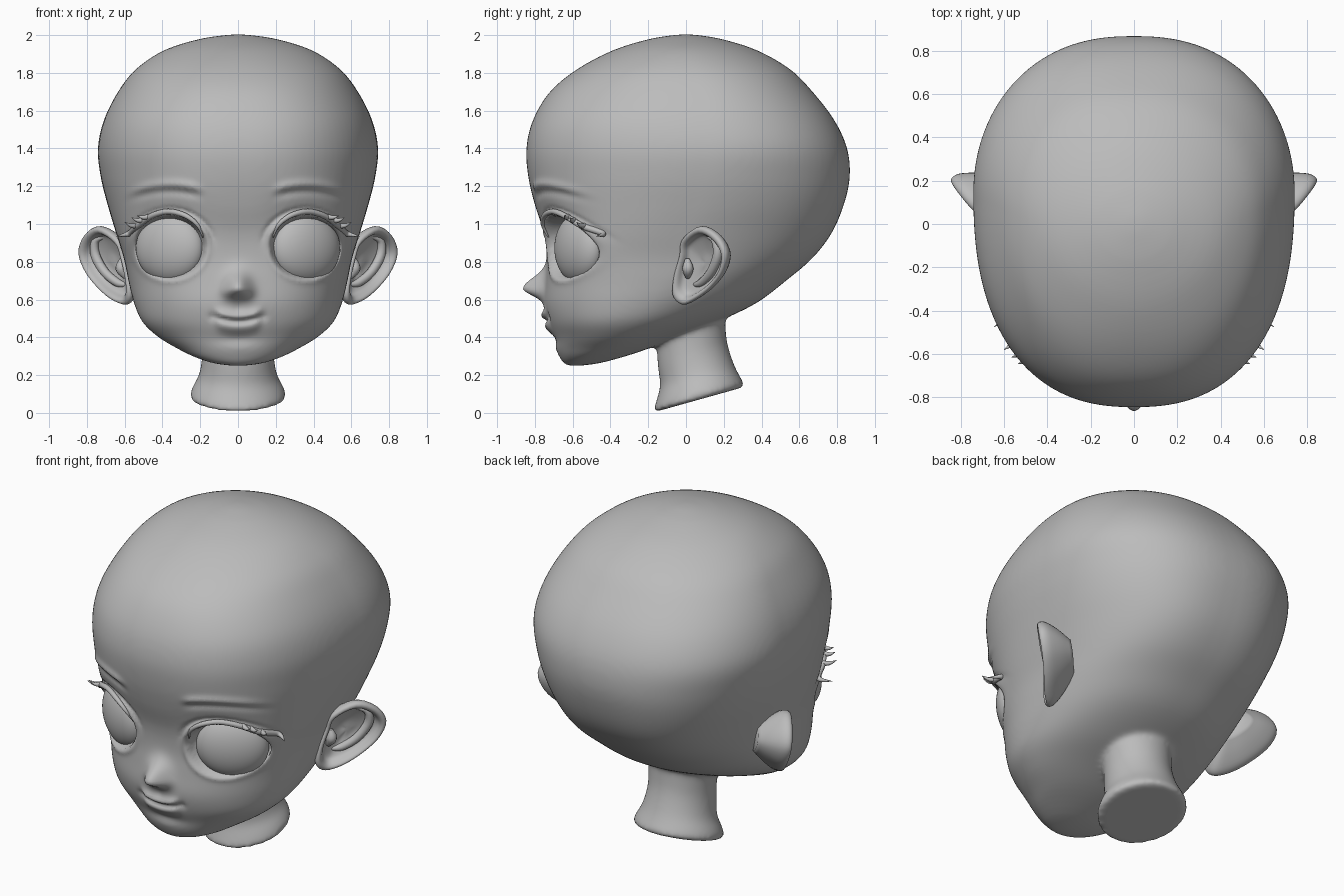
import bpy, bmesh, math
from math import exp, sqrt, cos, sin, pi
from mathutils import Vector
from mathutils.bvhtree import BVHTree

cube = bpy.data.objects.get("Cube")
if cube:
    bpy.data.objects.remove(cube)

clay = bpy.data.materials.new("grey_clay")
clay.use_nodes = True
GREY = (0.5, 0.5, 0.5, 1)
clay.diffuse_color = GREY
clay.node_tree.nodes["Principled BSDF"].inputs["Base Color"].default_value = GREY


def smooth_path(points, steps, closed=False):
    """Catmull-Rom interpolation of points of any dimension."""
    p = [Vector(q) for q in points]
    n = len(p)
    pick = (lambda i: p[i % n]) if closed else (lambda i: p[max(0, min(n - 1, i))])
    out = []
    for i in range(n if closed else n - 1):
        a, b, c, d = (pick(i + k) for k in (-1, 0, 1, 2))
        for s in range(steps):
            t = s / steps
            out.append(b + (c - a) * (t / 2) + (a * 2 - b * 5 + c * 4 - d) * (t * t / 2)
                       + (b * 3 - a - c * 3 + d) * (t ** 3 / 2))
    return out if closed else out + [p[-1]]


def add_object(name, data):
    obj = bpy.data.objects.new(name, data)
    bpy.context.collection.objects.link(obj)
    data.materials.append(clay)
    return obj


def loft(bm, rings):
    """Skin a list of closed rings and cap both ends."""
    rows = [[bm.verts.new(v) for v in ring] for ring in rings]
    n = len(rows[0])
    for a, b in zip(rows, rows[1:]):
        for i in range(n):
            j = (i + 1) % n
            bm.faces.new((a[i], a[j], b[j], b[i]))
    bm.faces.new(rows[0][::-1])
    bm.faces.new(rows[-1])
    bmesh.ops.recalc_face_normals(bm, faces=bm.faces)


def bm_object(name, bm):
    me = bpy.data.meshes.new(name)
    bm.to_mesh(me)
    bm.free()
    me.shade_smooth()
    return add_object(name, me)


def tube(name, points, radii):
    """Tapered round strand through points."""
    cu = bpy.data.curves.new(name, 'CURVE')
    cu.dimensions = '3D'
    cu.bevel_depth = 1
    cu.bevel_resolution = 3
    cu.use_fill_caps = True
    path = smooth_path([tuple(p) + (r,) for p, r in zip(points, radii)], 5)
    sp = cu.splines.new('POLY')
    sp.points.add(len(path) - 1)
    for pt, v in zip(sp.points, path):
        pt.co = (v[0], v[1], v[2], 1)
        pt.radius = max(v[3], 0.001)
    sp.use_smooth = True
    return add_object(name, cu)


# Skull and jaw: height, front, back, half width, widest y, front roundness
SKULL = [
    (.25, -.625, -.55, .04, -.59, 2), (.265, -.65, -.45, .14, -.56, 2),
    (.3, -.672, -.32, .24, -.5, 2), (.34, -.69, -.2, .32, -.42, 2),
    (.4, -.705, -.05, .42, -.36, 2), (.48, -.735, .16, .505, -.3, 2.1),
    (.58, -.755, .37, .55, -.22, 2.2), (.7, -.745, .53, .58, -.12, 2.4),
    (.82, -.737, .67, .605, -.05, 2.6), (.95, -.752, .77, .645, 0, 2.6),
    (1.1, -.8, .835, .69, .08, 2.5), (1.25, -.835, .867, .727, .12, 2.4),
    (1.4, -.845, .853, .742, .15, 2.4), (1.55, -.81, .785, .71, .13, 2.4),
    (1.7, -.72, .67, .635, .1, 2.3), (1.82, -.575, .55, .54, .05, 2.2),
    (1.92, -.385, .375, .39, 0, 2), (1.98, -.19, .185, .2, 0, 2),
    (2.003, -.04, .04, .04, 0, 2)]


def skull_ring(row, n=96):
    z, front, back, hw, mid, power = row
    ring = []
    for k in range(n):
        c, s = cos(2 * pi * k / n), sin(2 * pi * k / n)
        e = 2 / (power if s < 0 else 2)
        reach = mid - front if s < 0 else back - mid
        ring.append((math.copysign(abs(c) ** (2 / power), c) * hw,
                     mid + math.copysign(abs(s) ** e, s) * reach, z))
    return ring


# Neck: front y, front z, back y, back z, half width
NECK = [
    (-.165, .005, .3, .135, .24), (-.168, .025, .307, .155, .255),
    (-.152, .08, .287, .19, .24), (-.137, .15, .257, .25, .207),
    (-.15, .26, .226, .34, .19), (-.15, .4, .212, .42, .19),
    (-.12, .6, .2, .6, .2)]


def neck_ring(row, n=64):
    fy, fz, by, bz, hw = row
    return [(hw * cos(a), (fy + by) / 2 + (by - fy) / 2 * sin(a),
             (fz + bz) / 2 + (bz - fz) / 2 * sin(a))
            for a in (2 * pi * k / n for k in range(n))]


bm = bmesh.new()
loft(bm, [skull_ring(r) for r in smooth_path(SKULL, 5)])
loft(bm, [neck_ring(r) for r in smooth_path(NECK, 4)])
head = bm_object("head", bm)

# Fuse skull and neck into one even skin
fuse = head.modifiers.new("fuse", 'REMESH')
fuse.mode = 'VOXEL'
fuse.voxel_size = 0.0135
relax = head.modifiers.new("relax", 'SMOOTH')
relax.factor = 0.5
relax.iterations = 12
skin = bpy.data.meshes.new_from_object(
    head.evaluated_get(bpy.context.evaluated_depsgraph_get()))
head.modifiers.clear()
head.data = skin


def ramp(a, b, v):
    t = max(0, min(1, (v - a) / (b - a)))
    return t * t * (3 - 2 * t)


def bump(v, centre, width):
    return exp(-((v - centre) / width) ** 2 / 2)


def relief(x, z):
    """Forward sculpting of the face at a point."""
    x = abs(x)
    d = 0
    # nose with its soft bridge, wings and philtrum
    d += .115 * bump(x, 0, .043) * bump(z, .66, .055 if z > .66 else .033)
    d += .02 * bump(x, .05, .025) * bump(z, .635, .025)
    d -= .006 * bump(x, 0, .015) * bump(z, .555, .02)
    # lips and mouth line
    line = .485 + 1.6 * x * x
    wide = 1 - ramp(.08, .14, x)
    d += .024 * wide * bump(z, line + .024, .017)
    d += .02 * wide * bump(z, line - .033, .022)
    d -= .022 * wide * bump(z, line, .009)
    d -= .012 * bump(x, .135, .014) * bump(z, .51, .016)
    d -= .012 * bump(x, 0, .08) * bump(z, .39, .022)
    # brows
    arch = 1.208 - .9 * (x - .36) ** 2
    span = ramp(.16, .26, x) * (1 - ramp(.48, .62, x))
    d += span * (.015 * bump(z, arch, .016) - .011 * bump(z, arch - .035, .016))
    # eye sockets, lids and lid folds
    d -= .022 * bump(x, .36, .12) * bump(z, 1.02, .08)
    r = sqrt(((x - .36) / .185) ** 2 + ((z - .875) / .162) ** 2)
    upper = ramp(.86, .98, z)
    d -= (.07 + .3 * max(0, z - .87)) * (1 - ramp(.9, 1.02, r))
    d += (.008 + .014 * upper) * bump(r, 1.1, .06)
    d -= .012 * upper * bump(r, 1.27, .04)
    return d


for v in skin.vertices:
    x, y, z = v.co
    if y < -.2 and z > .28:
        v.co.y -= relief(x, z) * ramp(-.2, -.35, y)
finish = head.modifiers.new("finish", 'SMOOTH')
finish.iterations = 2
skin.shade_smooth()

probe = BVHTree.FromPolygons([v.co for v in skin.vertices],
                             [p.vertices for p in skin.polygons])


def on_face(x, z, lift=0.004):
    hit = probe.ray_cast(Vector((x, -2, z)), Vector((0, 1, 0)))[0]
    return (x, hit.y - lift, z)


# Ear rim, and its section as scale and push along the ear's facing direction
RIM = [(.64, -.02, .92), (.74, .07, .985), (.815, .16, .94), (.845, .21, .85),
       (.81, .195, .75), (.745, .135, .665), (.67, .05, .6), (.595, -.02, .572),
       (.57, -.07, .62), (.58, -.065, .72), (.605, -.035, .83)]
SECTION = [(.4, -.16), (.7, -.105), (.93, -.05), (1, -.018), (.98, .004), (.9, .01),
           (.82, -.002), (.75, -.03), (.6, -.045), (.3, -.06), (.08, -.06)]
FACING = Vector((.738, -.646, -.196))
CENTRE = Vector((.70, .07, .78))


def ear_point(u, w, push):
    """Point inside the ear, along its width and height."""
    return CENTRE + Vector((.12, .14, 0)) * u + Vector((.07, .03, .2)) * w + FACING * push


UPPER_LID = [(.185, .93), (.215, .995), (.28, 1.045), (.37, 1.066),
             (.46, 1.042), (.53, .99), (.575, .95)]
LASHES = [((.47, 1.04), (.535, -.645, 1.045)), ((.535, .99), (.6, -.58, 1.01)),
          ((.5, 1.02), (.565, -.615, 1.035))]

for side, label in ((1, "left"), (-1, "right")):
    flip = lambda p: (p[0] * side, p[1], p[2])

    # Eyeball
    bpy.ops.mesh.primitive_uv_sphere_add(
        segments=48, ring_count=28, location=(.36 * side, -.565, .872),
        rotation=(0, 0, math.radians(30) * side))
    eye = bpy.context.object
    eye.name = label + "_eye"
    eye.scale = (.2, .1, .185)
    eye.data.materials.append(clay)
    eye.data.shade_smooth()

    # Ear shell with folds inside
    rim = smooth_path(RIM, 4, True)
    bm = bmesh.new()
    loft(bm, [[flip(CENTRE + (p - CENTRE) * s + FACING * push) for p in rim]
              for s, push in smooth_path(SECTION, 3)])
    bm_object(label + "_ear", bm)
    fold = [(-.1, .72, -.05), (.3, .62, -.035), (.5, .25, -.03), (.35, -.2, -.03),
            (0, -.5, -.04), (-.3, -.55, -.05)]
    tube(label + "_ear_fold", [flip(ear_point(*f)) for f in fold],
         (.008, .02, .026, .025, .022, .01))
    tragus = [(-.62, .15, -.03), (-.5, -.1, -.02), (-.5, -.35, -.03)]
    tube(label + "_ear_tragus", [flip(ear_point(*f)) for f in tragus], (.012, .03, .012))

    # Upper lash line with a wing and separate lashes
    lid = [flip(on_face(*p)) for p in UPPER_LID] + [flip((.645, -.475, .935))]
    tube(label + "_lash_line", lid, (.004, .01, .014, .015, .016, .017, .016, .001))
    for i, (root, tip) in enumerate(LASHES):
        base = Vector(on_face(*root))
        mid = (base + Vector(tip)) / 2 - Vector((0, 0, .008))
        tube(f"{label}_lash_{i + 1}", [flip(base), flip(mid), flip(tip)], (.015, .011, .001))
